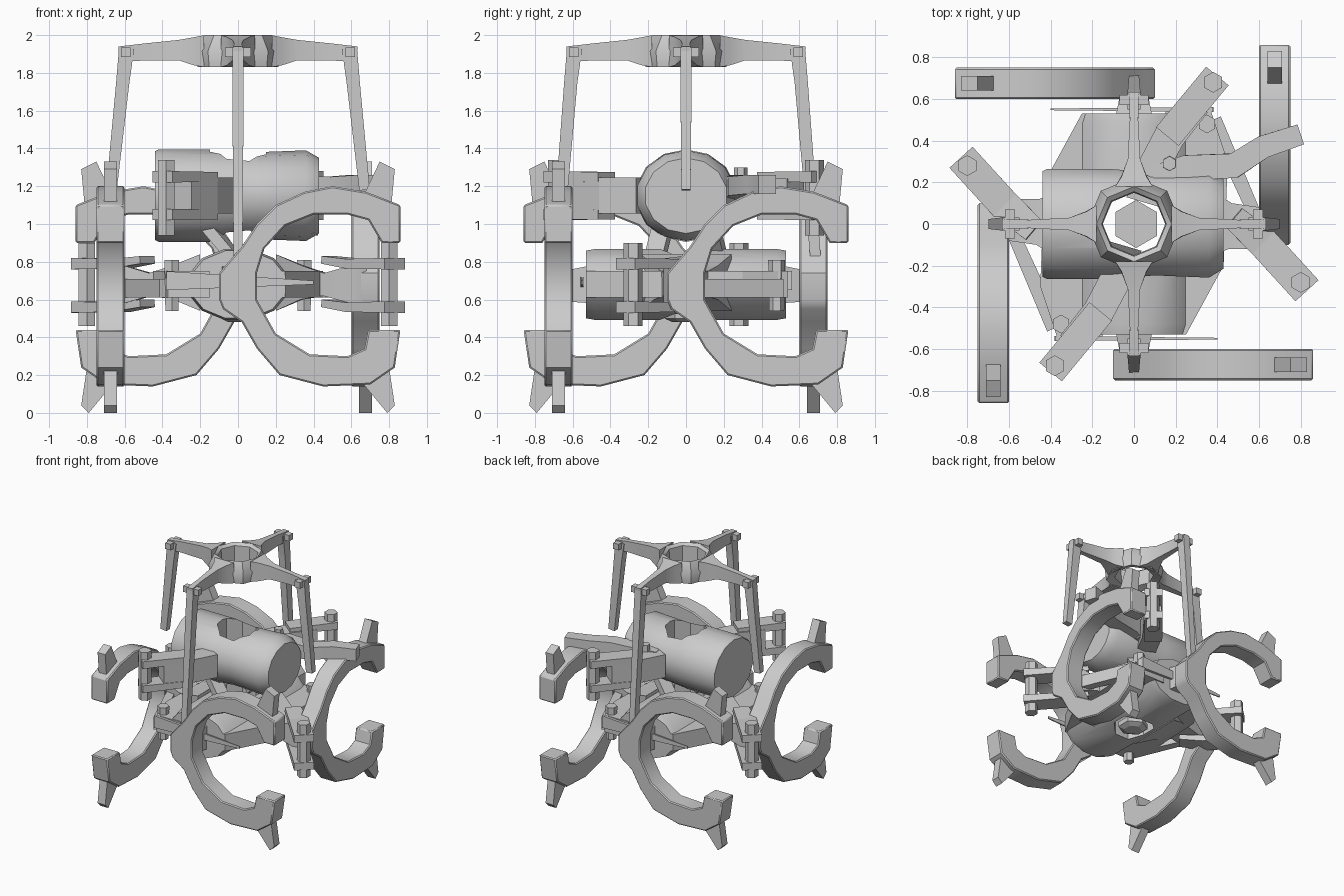
import bpy, bmesh, math
from mathutils import Vector, Matrix

if "Cube" in bpy.data.objects:
    bpy.data.objects.remove(bpy.data.objects["Cube"])


def finish(name, bm, turn=0, bevel=0):
    """Turn the mesh about z, clean it and link it as an object."""
    bmesh.ops.rotate(bm, verts=bm.verts, cent=(0, 0, 0),
                     matrix=Matrix.Rotation(math.radians(turn), 3, 'Z'))
    bmesh.ops.recalc_face_normals(bm, faces=bm.faces)
    me = bpy.data.meshes.new(name)
    bm.to_mesh(me)
    bm.free()
    ob = bpy.data.objects.new(name, me)
    bpy.context.collection.objects.link(ob)
    if bevel:
        m = ob.modifiers.new("chamfer", 'BEVEL')
        m.width, m.segments = bevel, 1
        m.limit_method, m.angle_limit = 'ANGLE', math.radians(60)
    return ob


def skin(bm, rings):
    """Bridge rings of points and cap both ends."""
    vs = [[bm.verts.new(p) for p in r] for r in rings]
    n = len(vs[0])
    for a, b in zip(vs, vs[1:]):
        for i in range(n):
            bm.faces.new((a[i], a[(i + 1) % n], b[(i + 1) % n], b[i]))
    bm.faces.new(vs[0])
    bm.faces.new(vs[-1])


def prism(name, pts, lo, hi, axis='z', turn=0, bevel=0):
    bm = bmesh.new()
    put = (lambda p, d: (p[0], p[1], d)) if axis == 'z' else (lambda p, d: (p[0], d, p[1]))
    skin(bm, [[put(p, d) for p in pts] for d in (lo, hi)])
    return finish(name, bm, turn, bevel)


def beam(name, secs, turn=0, up=(0, 0, 1), bevel=0):
    """Box beam along a path; each section is (point, half width, half height)."""
    bm, rings = bmesh.new(), []
    P = [Vector(s[0]) for s in secs]
    for i, (_, w, h) in enumerate(secs):
        t = (P[min(i + 1, len(P) - 1)] - P[max(i - 1, 0)]).normalized()
        s = t.cross(Vector(up)).normalized()
        u = s.cross(t)
        rings.append([P[i] + s * w * a + u * h * b for a, b in ((-1, -1), (1, -1), (1, 1), (-1, 1))])
    skin(bm, rings)
    return finish(name, bm, turn, bevel)


def lathe(name, prof, centre, axis='z', sides=12, sx=1, turn=0):
    """Solid of (radius, distance) rings along an axis; sx widens the cross axis."""
    bm, rings, c = bmesh.new(), [], Vector(centre)
    for r, d in prof:
        ring = []
        for i in range(sides):
            a = math.tau * (i + .5) / sides
            u, v = r * math.cos(a) * sx, r * math.sin(a)
            ring.append(c + Vector({'z': (u, v, d), 'x': (d, u, v), 'y': (u, d, v)}[axis]))
        rings.append(ring)
    skin(bm, rings)
    return finish(name, bm, turn)


def smooth(ob):
    bpy.context.view_layer.objects.active = ob
    ob.select_set(True)
    bpy.ops.object.shade_smooth_by_angle(angle=math.radians(35))
    ob.select_set(False)


# Upper and lower drums with a shaft hole through both
upper = lathe("upper_drum", [(.235, -.44), (.245, -.42), (.245, -.1), (.23, .1), (.24, .36), (.2, .43)],
              (0, 0, 1.15), 'x', 14, 1.1)
lower = lathe("lower_drum", [(.185, -.53), (.195, -.48), (.195, .48), (.185, .53)],
              (0, 0, .68), 'y', 12, 1.4)
cutter = lathe("shaft_cutter", [(.16, .3), (.16, 1.6)], (0, 0, 0), 'z', 8)
cutter.hide_render = True
cutter.hide_set(True)
for ob in (upper, lower):
    smooth(ob)
    m = ob.modifiers.new("shaft_hole", 'BOOLEAN')
    m.object, m.operation = cutter, 'DIFFERENCE'
lathe("shaft_plug", [(.07, .48), (.115, .5), (.115, .54)], (.01, 0, 0), 'z', 6)

# Claw outline: hub plus the upper and lower hooks
claw = [(-.1, .74), (-.05, .8), (.02, .88), (.1, 1.0), (.2, 1.1), (.35, 1.17), (.5, 1.2), (.68, 1.17),
        (.86, 1.1), (.86, .9), (.76, .9), (.69, 1.02), (.58, 1.05), (.4, 1.05), (.25, .99), (.14, .87),
        (.1, .74), (.1, .6), (.2, .42), (.38, .31), (.58, .3), (.67, .34), (.69, .44), (.86, .44),
        (.83, .24), (.7, .15), (.45, .14), (.22, .2), (.1, .34), (.02, .48), (-.08, .55), (-.1, .6)]
top_spike = [(.65, 1.12), (.75, 1.33), (.83, 1.29), (.81, 1.08)]
low_spike = [(.64, .18), (.79, .0), (.83, .04), (.8, .24)]

for k in range(4):
    t = 90 * k
    smooth(prism("claw", claw, -.75, -.6, 'y', t, .008))
    prism("claw_top_spike", top_spike, -.71, -.64, 'y', t)
    prism("claw_foot_spike", low_spike, -.71, -.64, 'y', t)

    # Top frame: arms, knuckles and hanging posts (front and back posts are longer)
    smooth(beam("frame_arm", [((0, -.18, 1.915), .09, .084), ((0, -.23, 1.915), .06, .075),
                              ((0, -.31, 1.92), .03, .055), ((0, -.5, 1.91), .02, .045),
                              ((0, -.63, 1.9), .025, .04)], t))
    beam("frame_knuckle", [((-.07, -.595, 1.91), .025, .025), ((.07, -.595, 1.91), .025, .025)], t)
    foot = ((0, -.685, .83) if k % 2 == 0 else (0, -.67, 1.18))
    beam("hanging_post", [((0, -.59, 1.93), .03, .04), ((0, -.61, 1.75), .03, .035),
                          (foot, .024, .028)], t, (0, 1, 0))

# Top ring
bm = bmesh.new()
prof = [(.215, 1.83), (.225, 1.915), (.18, 2.0), (.155, 1.98), (.15, 1.85)]
ringv = [[bm.verts.new((r * math.cos(a), r * math.sin(a), z)) for r, z in prof]
         for a in (math.tau * i / 8 for i in range(8))]
for i in range(8):
    a, b = ringv[i], ringv[(i + 1) % 8]
    for j in range(5):
        bm.faces.new((a[j], a[(j + 1) % 5], b[(j + 1) % 5], b[j]))
smooth(finish("top_ring", bm))

# Decks around the shaft: two halves so the hole stays open
half_deck = [(.15, -.14), (.15, -.53), (.25, -.53), (.43, -.2), (.45, .3), (.37, .54), (.15, .54), (.15, .14)]
end_deck = [(-.15, -.53), (.15, -.53), (.15, -.15), (-.15, -.15)]
for t in (0, 180):
    prism("lower_deck", half_deck, .61, .75, turn=t)
    prism("deck_bridge", end_deck, .61, .75, turn=t)

    # Tapered side arms out to the side claws
    smooth(beam("side_arm", [((.2, 0, .69), .24, .15), ((.34, 0, .69), .17, .09), ((.46, -.01, .68), .11, .06),
                             ((.6, -.02, .68), .1, .1), ((.68, -.02, .68), .07, .1)], t))
    # Paired side lugs with tall hinge pins
    for z in (.56, .79):
        beam("side_lug", [((.48, .03, z + .02), .06, .02), ((.62, -.09, z), .075, .025),
                          ((.83, -.32, z), .075, .03)], t)
    lathe("side_pin", [(.05, .46), (.05, .9)], (.8, -.28, 0), 'z', 6, turn=t)
    # Corner pins and the brace holding them
    lathe("corner_pin", [(.04, .54), (.045, .81)], (.35, .48, 0), 'z', 6, turn=t)
    beam("corner_brace", [((.6, 0, .66), .03, .05), ((.38, .5, .66), .04, .05)], t)
    # Upper diagonal arms with their lugs and pins
    beam("upper_arm", [((.07, .23, 1.15), .075, .095), ((.17, .42, 1.15), .075, .095),
                       ((.3, .58, 1.15), .07, .09)], t)
    for z in (1.05, 1.25):
        beam("upper_lug", [((.16, .42, z), .07, .025), ((.4, .71, z), .07, .03)], t)
    lathe("upper_pin", [(.05, .94), (.05, 1.34)], (.38, .68, 0), 'z', 6, turn=t)
    # Neck struts between the drums
    beam("neck_strut", [((.0, .17, .8), .05, .03), ((.17, .12, 1.0), .05, .03)], t)
    # Front and back mounts to the claw hubs
    beam("hub_mount", [((0, -.5, .68), .09, .1), ((0, -.65, .67), .06, .08)], t)
    # Thin guard blades
    beam("guard_blade", [((-.4, .55, .69), .004, .01), ((.38, .55, .7), .012, .05)], t)

# Single bent arm on the back right, with its pivot
smooth(beam("bent_arm", [((.1, .24, 1.17), .04, .08), ((.25, .27, 1.19), .06, .07), ((.48, .28, 1.2), .06, .05),
                         ((.62, .37, 1.21), .055, .05), ((.8, .43, 1.21), .05, .05)]))
lathe("bent_arm_pivot", [(.04, 1.1), (.035, 1.3)], (.17, .29, 0), 'z', 6)
